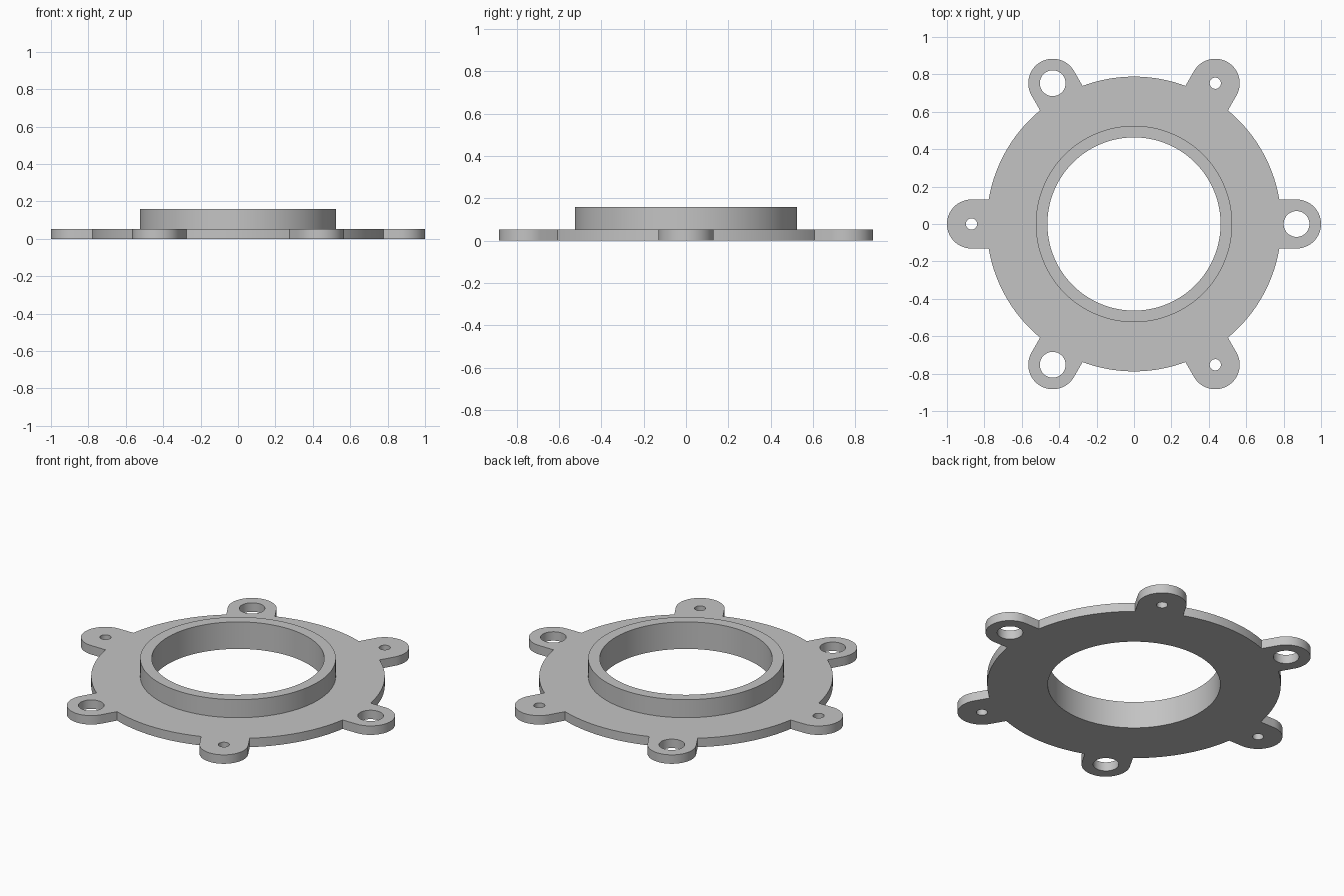
import bpy
import bmesh
from math import sin, cos, tau, asin, pi, sqrt

cube = bpy.data.objects.get("Cube")
if cube:
    bpy.data.objects.remove(cube)

PLATE_TOP, COLLAR_TOP = 0.053, 0.16
BORE_R, COLLAR_R, DISC_R = 0.463, 0.525, 0.788
LUG_DIST, LUG_R = 0.869, 0.131
BIG_HOLE, SMALL_HOLE = 0.069, 0.03

grey = bpy.data.materials.new("light grey metal")
grey.use_nodes = True
colour = (0.55, 0.55, 0.55, 1)
grey.diffuse_color = colour
grey.node_tree.nodes["Principled BSDF"].inputs["Base Color"].default_value = colour


def arc(radius, start, end, steps, centre=(0, 0)):
    """Points from start to end, both included."""
    return [(centre[0] + radius * cos(start + (end - start) * i / steps),
             centre[1] + radius * sin(start + (end - start) * i / steps))
            for i in range(steps + 1)]


def circle(radius, steps, centre=(0, 0)):
    return arc(radius, 0, tau, steps, centre)[:-1]


def extruded(name, loops, bottom, top, open_bottom=False):
    """Fill the outline minus its holes and raise it into a solid."""
    bm = bmesh.new()
    for loop in loops:
        verts = [bm.verts.new((x, y, bottom)) for x, y in loop]
        for a, b in zip(verts, verts[1:] + verts[:1]):
            bm.edges.new((a, b))
    bmesh.ops.triangle_fill(bm, use_beauty=True, edges=bm.edges[:], normal=(0, 0, 1))
    raised = bmesh.ops.extrude_face_region(bm, geom=bm.faces[:])["geom"]
    for v in raised:
        if isinstance(v, bmesh.types.BMVert):
            v.co.z = top
    bmesh.ops.recalc_face_normals(bm, faces=bm.faces[:])
    if open_bottom:
        hidden = [f for f in bm.faces if all(v.co.z < bottom + 0.001 for v in f.verts)]
        bmesh.ops.delete(bm, geom=hidden, context="FACES_ONLY")
    mesh = bpy.data.meshes.new(name)
    bm.to_mesh(mesh)
    bm.free()
    mesh.materials.append(grey)
    obj = bpy.data.objects.new(name, mesh)
    bpy.context.collection.objects.link(obj)
    bpy.ops.object.select_all(action="DESELECT")
    obj.select_set(True)
    bpy.context.view_layer.objects.active = obj
    bpy.ops.object.shade_smooth_by_angle(angle=pi / 6)
    return obj


# Plate outline: six straight-sided, round-ended lugs joined by disc arcs
outline, holes = [], []
half_lug = asin(LUG_R / DISC_R)
for i in range(6):
    a = i * tau / 6
    centre = (LUG_DIST * cos(a), LUG_DIST * sin(a))
    outline += arc(LUG_R, a - pi / 2, a + pi / 2, 28, centre)
    outline += arc(DISC_R, a + half_lug, a + tau / 6 - half_lug, 20)
    # Large and small bolt holes alternate
    holes.append(circle(SMALL_HOLE if i % 2 else BIG_HOLE, 40, centre))

bore = circle(BORE_R, 128)
extruded("flange_plate", [outline, bore] + holes, 0, PLATE_TOP)

# Raised collar around the bore
extruded("collar", [circle(COLLAR_R, 128), bore], PLATE_TOP, COLLAR_TOP, open_bottom=True)
